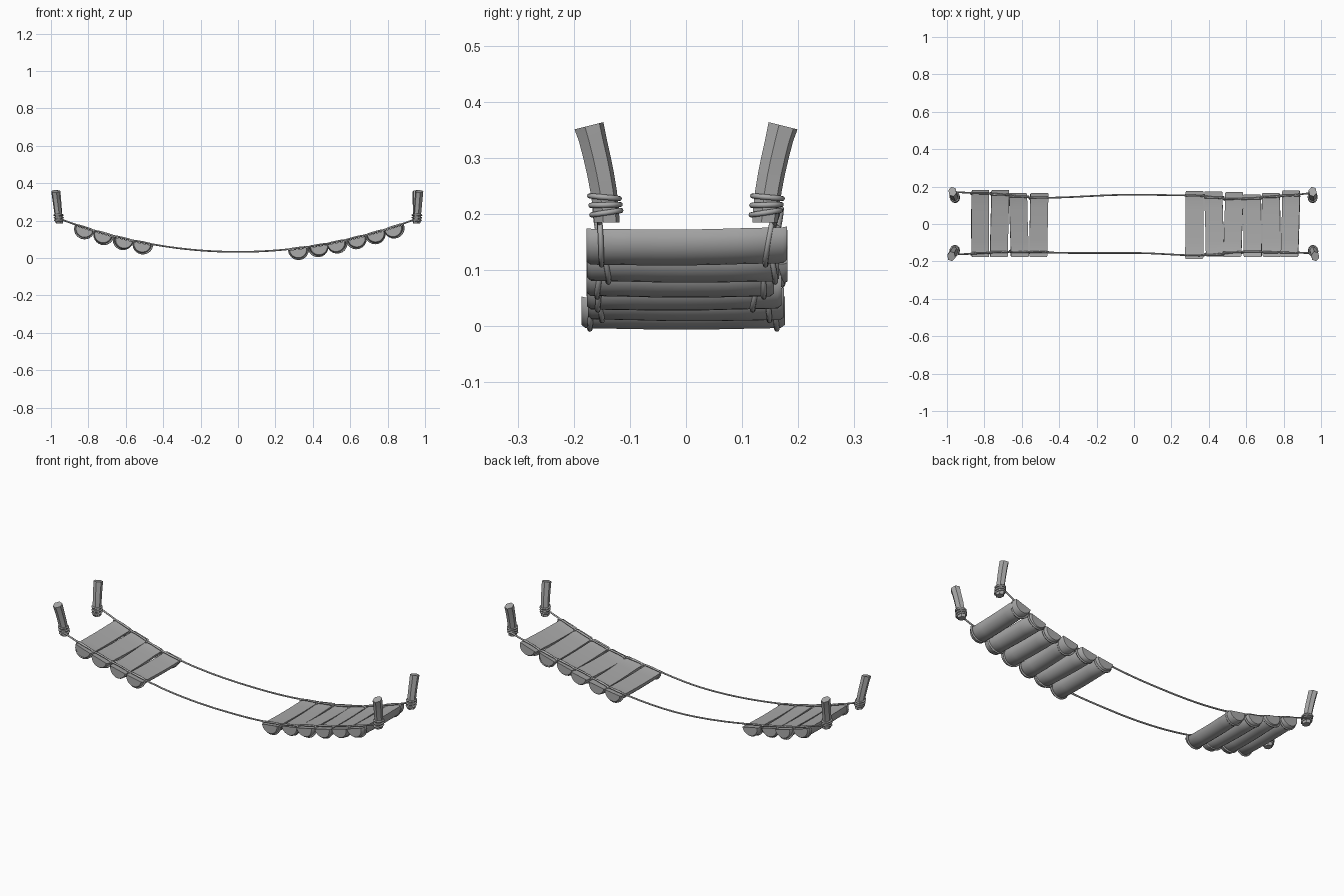
import bpy, bmesh, math
from mathutils import Vector, Matrix

if "Cube" in bpy.data.objects:
    bpy.data.objects.remove(bpy.data.objects["Cube"])

grey = bpy.data.materials.new("weathered grey")
grey.diffuse_color = (0.4, 0.4, 0.4, 1)
grey.use_nodes = True
grey.node_tree.nodes["Principled BSDF"].inputs["Base Color"].default_value = grey.diffuse_color


def sag(x):
    return 0.03 + 0.175 * (x / 0.95) ** 2


def slope(x):
    return math.atan(0.35 * x / 0.9025)


def loft(name, rings, closed=False, angle=40):
    """Skin a list of equal-length rings of points."""
    bm = bmesh.new()
    vs = [[bm.verts.new(p) for p in r] for r in rings]
    n, m = len(vs), len(vs[0])
    for i in range(n if closed else n - 1):
        a, b = vs[i], vs[(i + 1) % n]
        for j in range(m):
            k = (j + 1) % m
            bm.faces.new((a[j], a[k], b[k], b[j]))
    if not closed:
        bm.faces.new(vs[0][::-1])
        bm.faces.new(vs[-1])
    bmesh.ops.recalc_face_normals(bm, faces=bm.faces[:])
    me = bpy.data.meshes.new(name)
    bm.to_mesh(me)
    bm.free()
    me.materials.append(grey)
    ob = bpy.data.objects.new(name, me)
    bpy.context.collection.objects.link(ob)
    bpy.ops.object.select_all(action='DESELECT')
    ob.select_set(True)
    bpy.context.view_layer.objects.active = ob
    bpy.ops.object.shade_smooth_by_angle(angle=math.radians(angle))
    return ob


def tube(name, pts, r, up, closed=False, sides=8):
    """Sweep a circle along points; up is never parallel to the path."""
    pts, rings, n = [Vector(p) for p in pts], [], len(pts)
    for i, p in enumerate(pts):
        a = pts[(i - 1) % n] if closed else pts[max(i - 1, 0)]
        b = pts[(i + 1) % n] if closed else pts[min(i + 1, n - 1)]
        t = (b - a).normalized()
        u = t.cross(Vector(up)).normalized()
        w = t.cross(u)
        rings.append([p + r * (math.cos(q) * u + math.sin(q) * w)
                      for q in (math.tau * k / sides for k in range(sides))])
    return loft(name, rings, closed, 80)


def interp(keys, x):
    for (x0, y0), (x1, y1) in zip(keys, keys[1:]):
        if x <= x1:
            t = (x - x0) / (x1 - x0)
            t = t * t * (3 - 2 * t)
            return y0 + (y1 - y0) * t
    return keys[-1][1]


# sideways wander of the two ropes
back = [(-0.96, 0.17), (-0.8, 0.163), (-0.5, 0.14), (0.0, 0.157), (0.3, 0.153),
        (0.55, 0.132), (0.8, 0.15), (0.96, 0.165)]
front = [(-0.96, -0.162), (-0.65, -0.148), (-0.3, -0.155), (0.0, -0.155),
         (0.35, -0.168), (0.6, -0.148), (0.96, -0.155)]

# long ropes
for name, keys in (("back_rope", back), ("front_rope", front)):
    xs = [-0.955 + 1.91 * i / 60 for i in range(61)]
    tube(name, [(x, interp(keys, x), sag(x) + 0.003) for x in xs], 0.0045, (0, 1, 0))

# half-log planks: centre x, front y, back y
planks = [(-0.82, -.177, .181), (-0.717, -.177, .181), (-0.614, -.177, .165), (-0.508, -.176, .167),
          (0.323, -.186, .176), (0.428, -.175, .175), (0.53, -.176, .17),
          (0.632, -.177, .157), (0.733, -.176, .166), (0.834, -.177, .18)]
R = 0.049
for i, (x, y0, y1) in enumerate(planks):
    M = Matrix.Translation((x, 0, sag(x) - 0.003)) @ Matrix.Rotation(-slope(x), 4, 'Y')
    skew = 0.006 * math.sin(i * 2.3)
    rings = []
    for s in range(9):
        t = s / 8
        bow = -0.005 * (1 - (2 * t - 1) ** 2)
        r = R * (0.93 if s in (0, 8) else 1.0)
        y = y0 + (y1 - y0) * (0.02 if s == 1 else 0.98 if s == 7 else t)
        rings.append([M @ Vector((r * math.cos(a) + skew * (2 * t - 1), y, -r * math.sin(a) * 1.0 + bow))
                      for a in (math.pi * k / 12 for k in range(13))])
    loft(f"plank_{i + 1}", rings)
    # rope loop lashed round each end of the plank
    for side, keys in (("back", back), ("front", front)):
        y = interp(keys, x)
        tilt = 0.008 * math.cos(i * 1.9 + (side == "back"))
        q = R + 0.002
        pts = [(q * math.cos(a), -q * math.sin(a) - 0.002) for a in (math.pi * k / 12 for k in range(13))]
        pts += [(-q, 0.004), (-0.035, 0.007), (0, 0.008), (0.035, 0.007), (q, 0.004)]
        tube(f"{side}_lashing_{i + 1}",
             [M @ Vector((px, y + tilt * pz / 0.03, pz)) for px, pz in pts],
             0.0048, (0, 1, 0), True)

# leaning posts, flaring outward, with rope wraps: side signs and top x
for name, sx, sy, tx in (("left_front_post", -1, -1, 0.977), ("left_back_post", -1, 1, 0.971),
                         ("right_front_post", 1, -1, 0.969), ("right_back_post", 1, 1, 0.955)):
    def axis(t):
        return Vector((sx * (0.955 + (tx - 0.955) * t), sy * (0.141 + 0.032 * t ** 1.5), 0.185 + 0.172 * t))

    def section(t, grow=0.0, n=6):
        w = 0.0235 + 0.003 * t + grow
        return [axis(t) + Vector((0.85 * w * math.cos(a), w * math.sin(a), 0))
                for a in (math.tau * (k + 0.5) / n + 0.25 for k in range(n))]

    rings = [section(k / 6) for k in range(7)]
    for p in rings[-1]:            # slanted cut at the top
        p.z -= 0.25 * sy * (p.y - axis(1).y)
    loft(name, rings, angle=25)
    for k, t in enumerate((0.1, 0.18, 0.26)):
        ring = section(t, 0.002, 12)
        for p in ring:
            p.z += (0.15 - 0.12 * k) * (p.y - axis(t).y)
        tube(f"{name}_wrap_{k + 1}", ring, 0.0048, (0, 0, 1), True)
